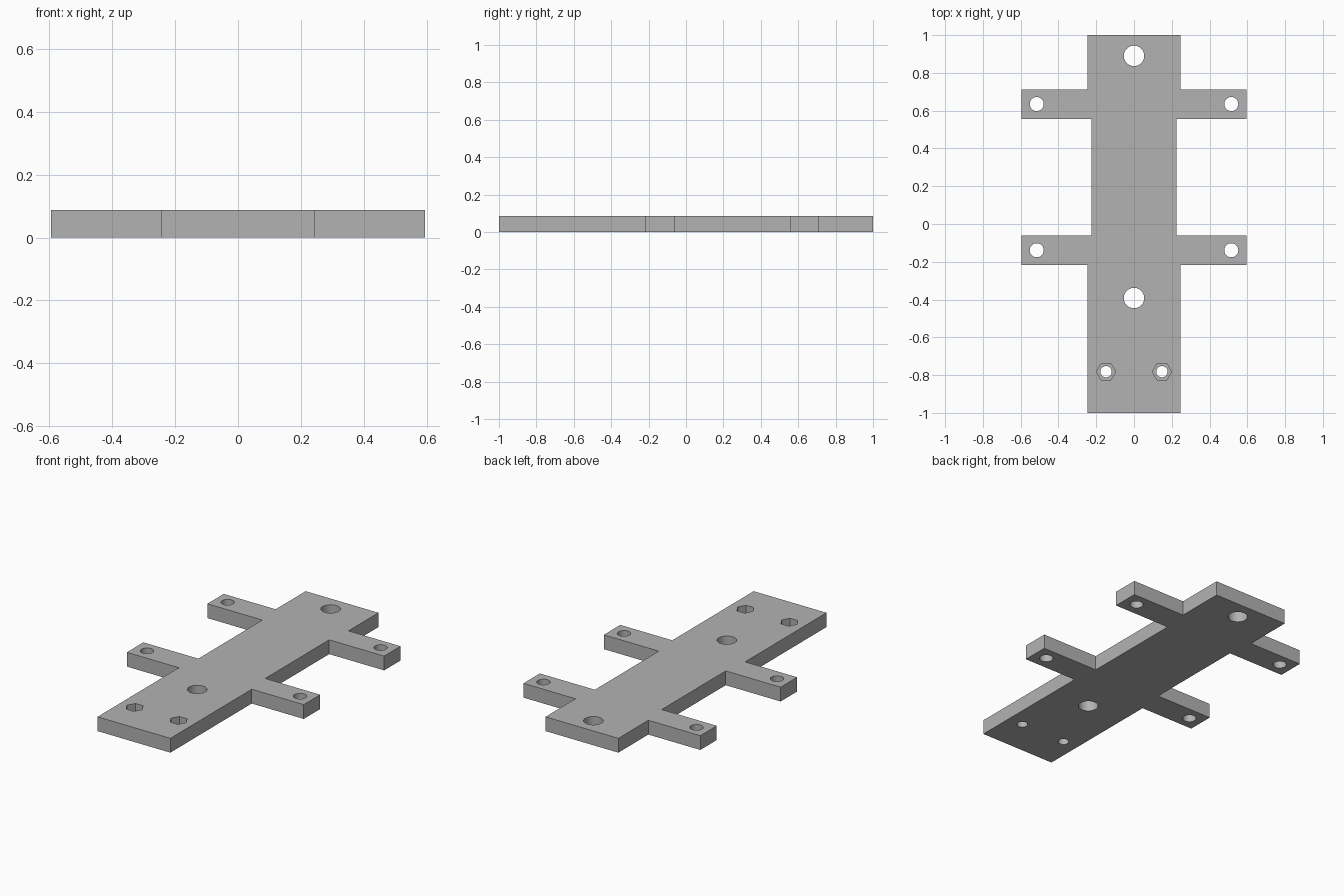
import bpy
import bmesh
import math

if "Cube" in bpy.data.objects:
    bpy.data.objects.remove(bpy.data.objects["Cube"], do_unlink=True)

THICK = 0.087
POCKET = 0.045

grey = bpy.data.materials.new("plain_grey")
grey.use_nodes = True
grey.diffuse_color = (0.45, 0.45, 0.45, 1)
grey.node_tree.nodes["Principled BSDF"].inputs["Base Color"].default_value = (0.45, 0.45, 0.45, 1)


def prism(name, outline, z0, z1):
    """Extrude a counter-clockwise outline from z0 up to z1."""
    bm = bmesh.new()
    base = bm.faces.new([bm.verts.new((x, y, z0)) for x, y in outline])
    top = bmesh.ops.extrude_face_region(bm, geom=[base])["geom"]
    bmesh.ops.translate(bm, vec=(0, 0, z1 - z0),
                        verts=[v for v in top if isinstance(v, bmesh.types.BMVert)])
    bmesh.ops.recalc_face_normals(bm, faces=bm.faces)
    mesh = bpy.data.meshes.new(name)
    bm.to_mesh(mesh)
    bm.free()
    mesh.materials.append(grey)
    obj = bpy.data.objects.new(name, mesh)
    bpy.context.collection.objects.link(obj)
    return obj


def ring(x, y, radius, sides):
    angles = [math.tau * i / sides for i in range(sides)]
    return [(x + radius * math.cos(a), y + radius * math.sin(a)) for a in angles]


# Plate with two pairs of arms and a slightly narrower waist
WIDE, WAIST, ARM = 0.245, 0.225, 0.595
right_half = [(WIDE, -1), (WIDE, -0.218), (ARM, -0.218), (ARM, -0.06), (WAIST, -0.06),
              (WAIST, 0.555), (ARM, 0.555), (ARM, 0.712), (WIDE, 0.712), (WIDE, 1)]
outline = right_half + [(-x, y) for x, y in reversed(right_half)]
plate = prism("mounting_plate", outline, 0, THICK)

# Cutters: large centre holes, arm holes, bolt holes with hexagonal nut pockets
cutters = []


def drill(name, x, y, radius, sides=48, z0=-0.05):
    cutters.append(prism(name, ring(x, y, radius, sides), z0, THICK + 0.05))


for y in (0.89, -0.392):
    drill("centre_hole_cutter", 0, y, 0.054)
for side in (-1, 1):
    for y in (0.635, -0.139):
        drill("arm_hole_cutter", side * 0.515, y, 0.037)
    drill("nut_pocket_cutter", side * 0.148, -0.782, 0.051, 6, THICK - POCKET)
    drill("bolt_hole_cutter", side * 0.148, -0.782, 0.03)

bpy.ops.object.select_all(action="DESELECT")
bpy.context.view_layer.objects.active = plate
plate.select_set(True)
for cutter in cutters:
    cutter.hide_render = True
    mod = plate.modifiers.new("cut", "BOOLEAN")
    mod.operation = "DIFFERENCE"
    mod.solver = "EXACT"
    mod.object = cutter
    bpy.ops.object.modifier_apply(modifier=mod.name)
for cutter in cutters:
    bpy.data.objects.remove(cutter, do_unlink=True)

bpy.ops.object.shade_smooth_by_angle(angle=math.radians(30))
